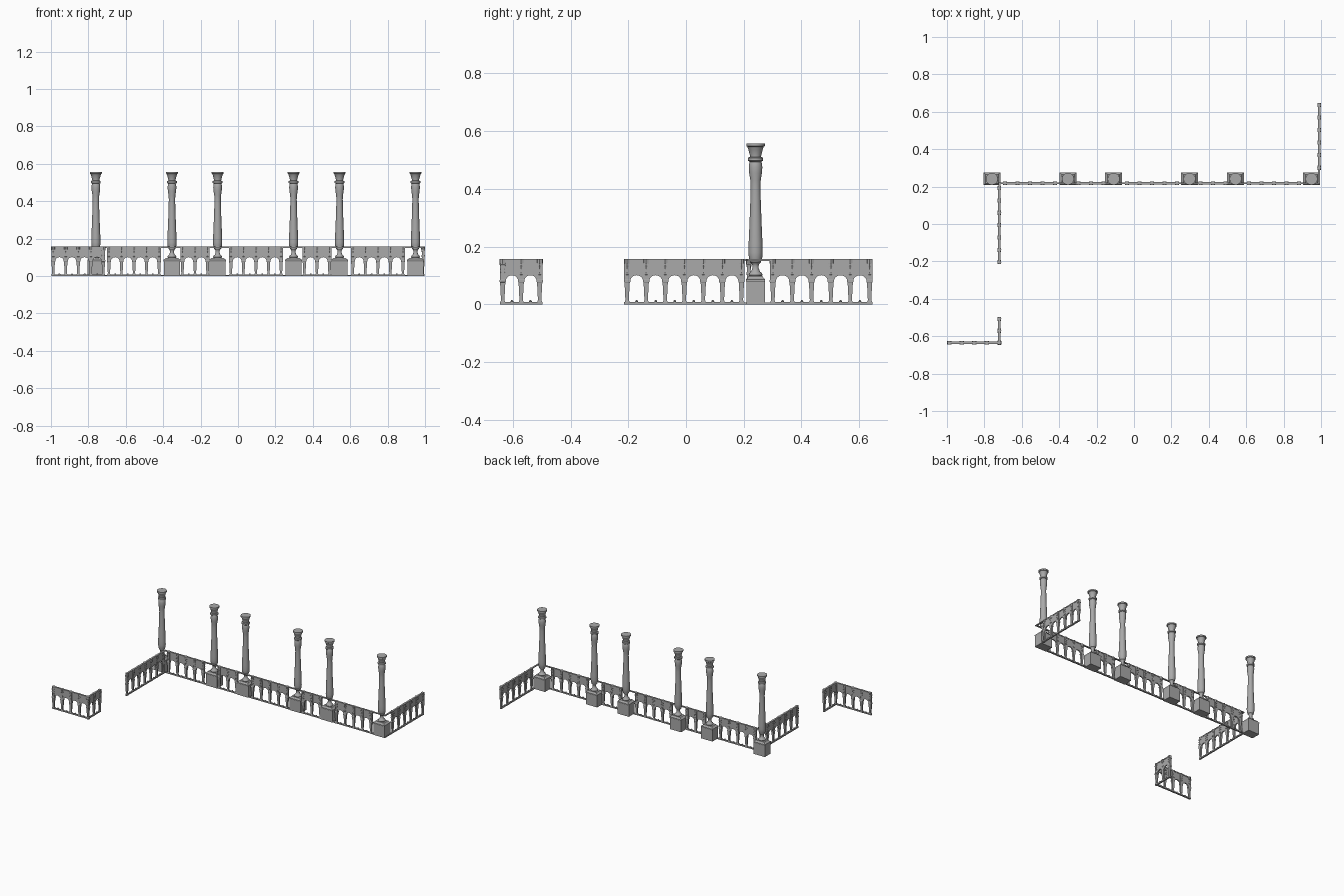
import bpy, bmesh, math
from mathutils import Matrix

if "Cube" in bpy.data.objects:
    bpy.data.objects.remove(bpy.data.objects["Cube"])

TOP = 0.157       # railing height
STONE = bpy.data.materials.new("dark_stone")
STONE.diffuse_color = (0.4, 0.4, 0.4, 1)
STONE.use_nodes = True
STONE.node_tree.nodes["Principled BSDF"].inputs["Base Color"].default_value = STONE.diffuse_color


def finish(bm, name, smooth=False):
    bmesh.ops.recalc_face_normals(bm, faces=bm.faces)
    me = bpy.data.meshes.new(name)
    bm.to_mesh(me)
    bm.free()
    me.materials.append(STONE)
    ob = bpy.data.objects.new(name, me)
    bpy.context.collection.objects.link(ob)
    if smooth:
        bpy.context.view_layer.objects.active = ob
        ob.select_set(True)
        bpy.ops.object.shade_smooth_by_angle(angle=math.radians(35))
        ob.select_set(False)
    return ob


def box(bm, x0, x1, y0, y1, z0, z1):
    m = Matrix.Translation(((x0 + x1) / 2, (y0 + y1) / 2, (z0 + z1) / 2))
    m = m @ Matrix.Diagonal((x1 - x0, y1 - y0, z1 - z0, 1))
    bmesh.ops.create_cube(bm, size=1, matrix=m)


def lathe(bm, prof, n, cx=0, sx=1, sy=1, rot=0):
    rings = []
    for r, z in prof:
        rings.append([bm.verts.new((cx + sx * r * math.cos(rot + 2 * math.pi * i / n),
                                    sy * r * math.sin(rot + 2 * math.pi * i / n), z)) for i in range(n)])
    for a, b in zip(rings, rings[1:]):
        for i in range(n):
            bm.faces.new((a[i], a[(i + 1) % n], b[(i + 1) % n], b[i]))
    bm.faces.new(rings[0][::-1])
    bm.faces.new(rings[-1])


def prism(bm, pts, t):
    # extrude an x-z outline to thickness t around y = 0
    f = bm.faces.new([bm.verts.new((x, -t / 2, z)) for x, z in pts])
    g = bmesh.ops.extrude_face_region(bm, geom=[f])
    bmesh.ops.translate(bm, vec=(0, t, 0),
                        verts=[v for v in g['geom'] if isinstance(v, bmesh.types.BMVert)])


def disc(bm, x, z, r, t):
    prism(bm, [(x + r * math.cos(math.pi * k / 4), z + r * math.sin(math.pi * k / 4)) for k in range(8)], t)


def panel(name, start, bays, angle=0, step=0.067):
    bm = bmesh.new()
    for i in range(bays):
        # pierced arch panel
        x0 = i * step
        c, r = x0 + step / 2, step / 2 - 0.0105
        pts = [(x0, 0.153), (x0 + step, 0.153), (x0 + step, 0.08)]
        pts += [(c + r * math.cos(math.pi * k / 10), 0.08 + 0.021 * math.sin(math.pi * k / 10)) for k in range(11)]
        pts += [(x0, 0.08)]
        prism(bm, pts, 0.008)
        # small knob on the bottom rail
        lathe(bm, [(0.004, 0.006), (0.005, 0.011), (0.002, 0.015)], 8, c)
    for i in range(bays + 1):
        x = i * step
        # tapered baluster with foot, ring and capital
        lathe(bm, [(0.0115, 0), (0.0115, 0.01), (0.0085, 0.014), (0.0105, 0.045), (0.013, 0.076),
                   (0.0155, 0.078), (0.0155, 0.084), (0.013, 0.087), (0.013, 0.102)],
              4, x, sy=0.75, rot=math.pi / 4)
        prism(bm, [(x - 0.01, 0.08), (x + 0.01, 0.08), (x + 0.01, 0.153), (x - 0.01, 0.153)], 0.012)
        # carved scroll bracket and leaves
        lathe(bm, [(0.004, 0.096), (0.009, 0.104), (0.006, 0.116), (0.008, 0.13), (0.011, 0.143), (0.011, TOP)],
              8, x, sy=0.95)
        for s in (-1, 1):
            disc(bm, x + s * 0.005, 0.108, 0.004, 0.017)
            disc(bm, x + s * 0.007, 0.122, 0.003, 0.015)
            disc(bm, x + s * 0.006, 0.138, 0.005, 0.018)
    ends = (-0.01, bays * step + 0.01)
    box(bm, *ends, -0.005, 0.005, 0, 0.008)
    box(bm, *ends, -0.006, 0.006, 0.15, TOP)
    ob = finish(bm, name)
    ob.location = (*start, 0)
    ob.rotation_euler.z = angle


def rails(name, x0, x1, y0, y1):
    bm = bmesh.new()
    box(bm, x0, x1, y0, y1, 0, 0.007)
    box(bm, x0, x1, y0, y1, 0.151, TOP)
    finish(bm, name)


# columns on square pedestals
profile = [(0.022, 0.09), (0.022, 0.098), (0.024, 0.102), (0.022, 0.108), (0.015, 0.114), (0.011, 0.125),
           (0.011, 0.135), (0.014, 0.142), (0.019, 0.146), (0.020, 0.152), (0.023, 0.16), (0.0245, 0.18),
           (0.024, 0.21), (0.021, 0.28), (0.018, 0.36), (0.017, 0.41), (0.018, 0.43), (0.022, 0.455),
           (0.0235, 0.475), (0.022, 0.488), (0.020, 0.494), (0.026, 0.498), (0.026, 0.508), (0.019, 0.511),
           (0.020, 0.518), (0.026, 0.54), (0.028, 0.543), (0.028, 0.546), (0.032, 0.548), (0.032, 0.557)]
for cx in (-0.76, -0.353, -0.109, 0.297, 0.543, 0.949):
    bm = bmesh.new()
    lathe(bm, profile, 24)
    ob = finish(bm, "column", True)
    ob.location = (cx, 0.241, 0)
    bm = bmesh.new()
    s = math.sqrt(0.5)
    lathe(bm, [(s, 0), (s, 0.078), (s * 1.04, 0.081), (s * 1.04, 0.087), (s * 0.9, 0.09), (s * 0.75, 0.098)],
          4, sx=0.087, sy=0.064, rot=math.pi / 4)
    ob = finish(bm, "pedestal")
    ob.location = (cx, 0.241, 0)

# balustrade panels along the main line
Y = 0.218
for x in (-0.69, -0.038, 0.614):
    panel("long_panel", (x, Y), 4)
for x in (-0.297, 0.355):
    panel("short_panel", (x, Y), 2)
rails("main_rails", -0.725, 0.995, Y - 0.005, Y + 0.005)

# side returns and detached corner
q = math.pi / 2
panel("right_return", (0.99, 0.301), 5, q)
rails("right_return_rails", 0.985, 0.995, Y - 0.005, 0.3)
panel("left_return", (-0.72, -0.204), 6, q, 0.066)
rails("left_return_rails", -0.725, -0.715, -0.2, Y + 0.005)
panel("corner_side", (-0.72, -0.635), 2, q, 0.064)
panel("corner_front", (-0.988, -0.635), 4)
